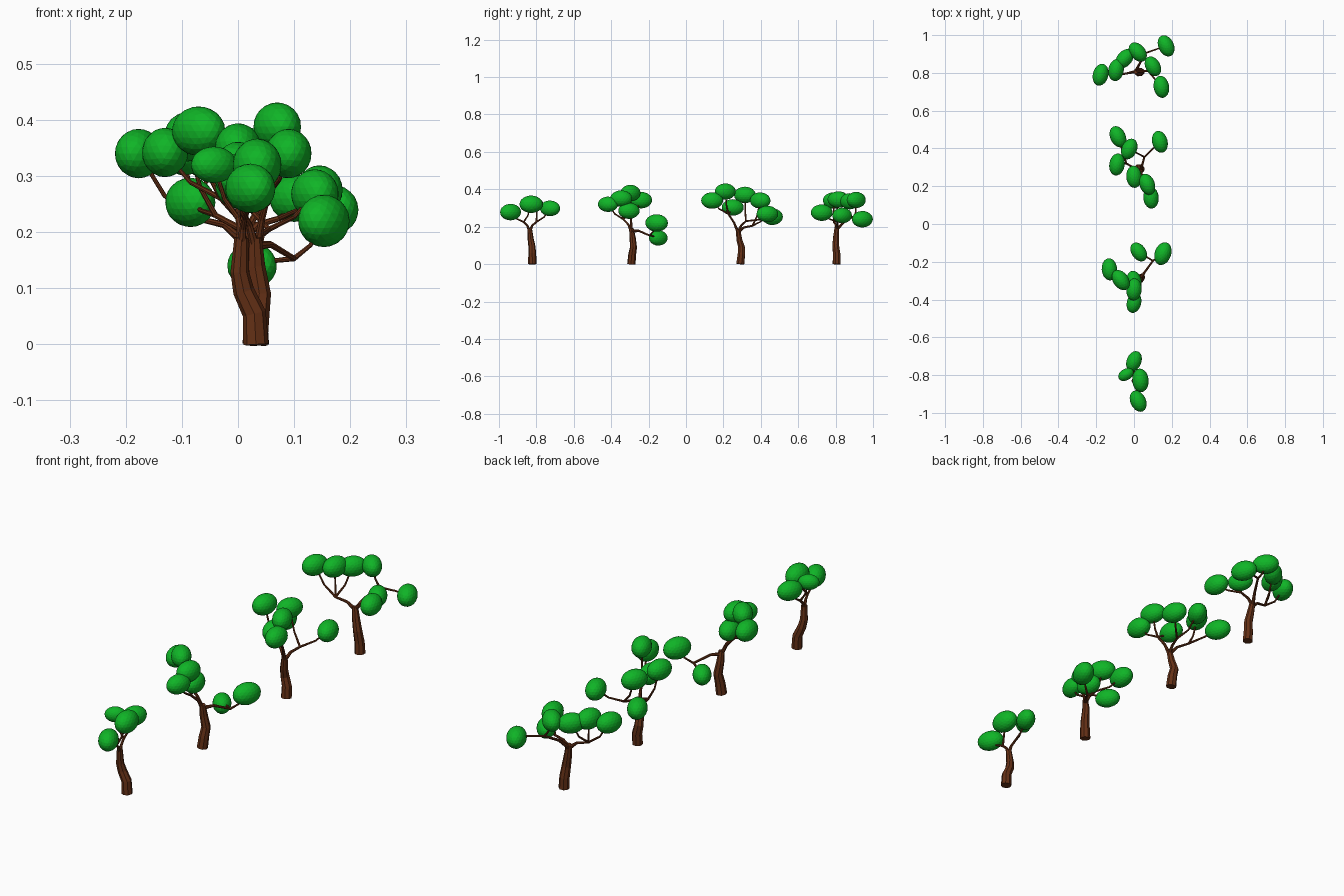
import bpy, bmesh, math
from mathutils import Matrix, Vector


def material(name, rgb):
    m = bpy.data.materials.new(name)
    m.diffuse_color = (*rgb, 1)
    return m


LEAF = material("leaf_green", (0.005, 0.46, 0.02))
BARK = material("bark_brown", (0.13, 0.03, 0.008))


def foliage(name, puffs):
    # Faceted ellipsoid puffs, long in y, turned about z
    bm = bmesh.new()
    for x, y, z, yaw, s in puffs:
        mat = (Matrix.Translation((x, y, z)) @ Matrix.Rotation(math.radians(yaw), 4, 'Z')
               @ Matrix.Diagonal((0.041 * s, 0.059 * s, 0.044 * s, 1)))
        bmesh.ops.create_icosphere(bm, subdivisions=3, radius=1, matrix=mat)
    me = bpy.data.meshes.new(name)
    bm.to_mesh(me)
    bm.free()
    me.materials.append(LEAF)
    bpy.context.collection.objects.link(bpy.data.objects.new(name, me))


def wood(name, paths):
    # Tapered, capped eight-sided tubes along (x, y, z, radius) paths
    cu = bpy.data.curves.new(name, 'CURVE')
    cu.dimensions = '3D'
    cu.bevel_depth = 1
    cu.bevel_resolution = 2
    cu.use_fill_caps = True
    for path in paths:
        sp = cu.splines.new('POLY')
        sp.points.add(len(path) - 1)
        for p, (x, y, z, r) in zip(sp.points, path):
            p.co = (x, y, z, 1)
            p.radius = r
    cu.materials.append(BARK)
    ob = bpy.data.objects.new(name, cu)
    bpy.context.collection.objects.link(ob)
    bpy.ops.object.select_all(action='DESELECT')
    ob.select_set(True)
    bpy.context.view_layer.objects.active = ob
    bpy.ops.object.convert(target='MESH')
    bpy.ops.object.shade_flat()


def tree(name, trunk, limbs, puffs):
    # limbs: (fork point, indices of the puffs its twigs reach)
    radii = [0.0225, 0.021, 0.019, 0.0165, 0.0125]
    paths = [[(*p, r) for p, r in zip(trunk, radii)]]
    top = Vector(trunk[-1])
    root = top - Vector((0, 0, 0.015))
    for fork, ends in limbs:
        fork = Vector(fork)
        bend = top.lerp(fork, 0.4) + Vector((0, 0, 0.003))
        paths.append([(*root, 0.009), (*bend, 0.006), (*fork, 0.005)])
        for i in ends:
            tip = Vector(puffs[i][:3])
            knee = fork.lerp(tip, 0.55)
            knee.z = fork.z + (tip.z - fork.z) * 0.35
            paths.append([(*fork, 0.005), (*knee, 0.004), (*tip, 0.0035)])
    wood(name + "_trunk_and_branches", paths)
    foliage(name + "_foliage", puffs)


# Small tree nearest the front
tree("first_tree",
     [(0.032, -0.822, 0), (0.029, -0.822, 0.055), (0.010, -0.824, 0.095),
      (0.003, -0.830, 0.13), (0.006, -0.836, 0.19)],
     [((0.012, -0.868, 0.225), (0, 2)), ((0.0, -0.80, 0.225), (1, 3))],
     [(0.022, -0.938, 0.278, 25, 1), (0.0, -0.727, 0.298, -22, 0.95),
      (0.034, -0.828, 0.32, 5, 1.06), (-0.043, -0.797, 0.32, -60, 0.74)])

# Second tree with one low side limb
tree("second_tree",
     [(0.030, -0.292, 0), (0.035, -0.288, 0.05), (0.040, -0.281, 0.09),
      (0.032, -0.285, 0.14), (0.030, -0.292, 0.19)],
     [((0.10, -0.195, 0.153), (5, 6)), ((0.005, -0.335, 0.24), (0, 1, 4)),
      ((-0.03, -0.295, 0.26), (2, 3))],
     [(0.0, -0.417, 0.32, -15, 0.93), (0.0, -0.347, 0.35, -5, 1),
      (-0.07, -0.297, 0.38, 35, 1), (-0.13, -0.24, 0.342, 5, 1),
      (0.0, -0.305, 0.285, 10, 0.98), (0.153, -0.157, 0.22, -20, 1.06),
      (0.025, -0.148, 0.14, 35, 0.93)])

# Third tree, wide crown
tree("third_tree",
     [(0.034, 0.29, 0), (0.032, 0.296, 0.05), (0.022, 0.297, 0.09),
      (0.026, 0.285, 0.13), (0.034, 0.278, 0.185)],
     [((0.055, 0.355, 0.205), (5, 4)), ((0.055, 0.225, 0.27), (0, 1, 2)),
      ((-0.04, 0.32, 0.23), (3, 6))],
     [(0.09, 0.14, 0.34, 5, 1), (0.07, 0.21, 0.388, 20, 0.98),
      (0.0, 0.25, 0.303, 5, 1), (-0.09, 0.315, 0.37, -10, 1),
      (-0.025, 0.397, 0.34, -25, 0.98), (0.137, 0.435, 0.268, 15, 1),
      (-0.085, 0.462, 0.253, 25, 1)])

# Fourth tree at the back
tree("fourth_tree",
     [(0.034, 0.805, 0), (0.031, 0.806, 0.05), (0.026, 0.80, 0.10),
      (0.016, 0.803, 0.15), (0.008, 0.807, 0.20)],
     [((-0.075, 0.79, 0.225), (1, 3, 4)), ((0.075, 0.81, 0.225), (0, 2)),
      ((0.06, 0.905, 0.26), (5, 6))],
     [(0.145, 0.726, 0.275, 10, 1), (-0.177, 0.79, 0.34, -15, 1),
      (0.10, 0.835, 0.26, 30, 0.95), (-0.095, 0.815, 0.345, -10, 1),
      (-0.05, 0.875, 0.336, -40, 0.98), (0.02, 0.91, 0.343, 40, 0.98),
      (0.17, 0.943, 0.24, 25, 1)])
